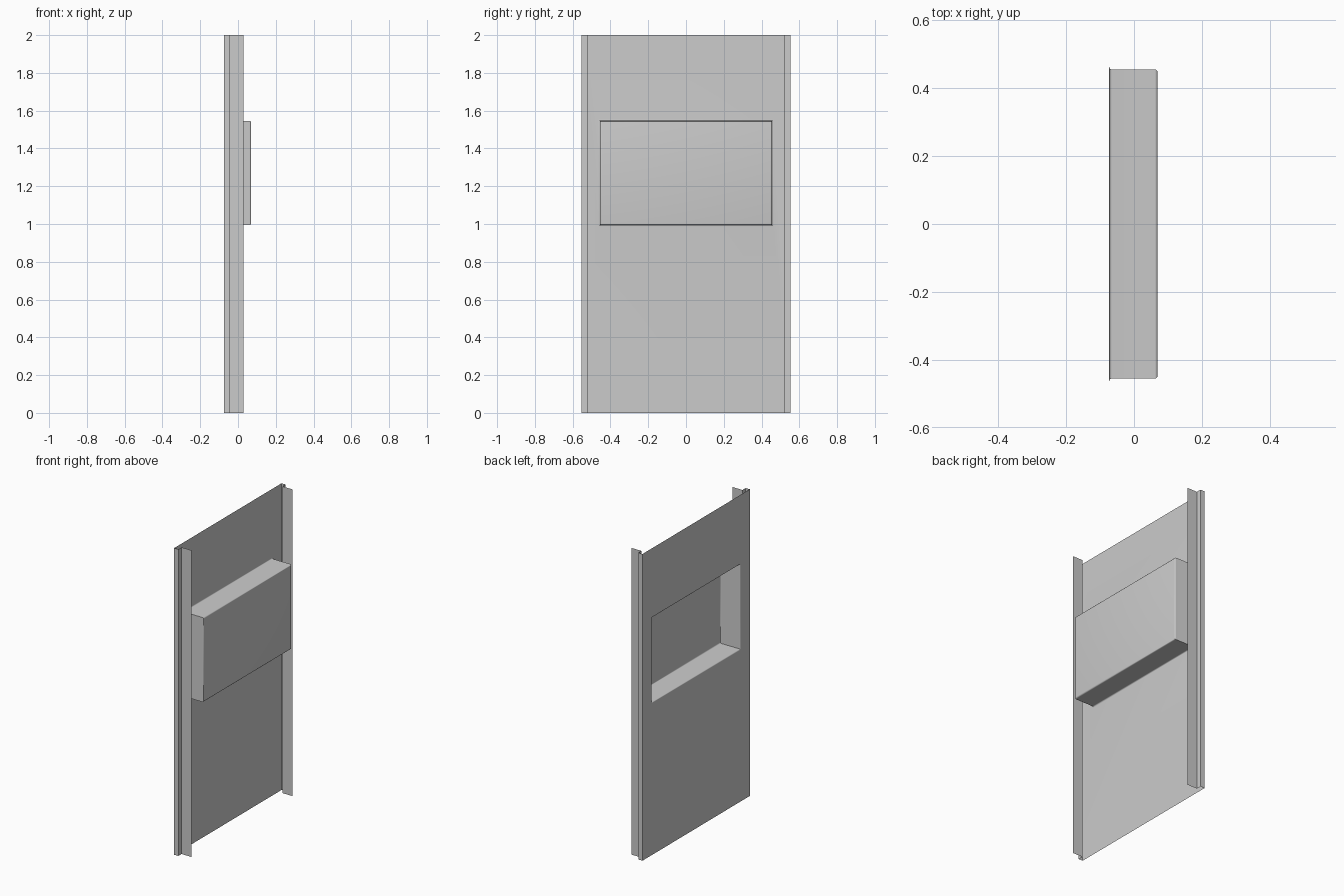
import bpy, bmesh
from math import sin, cos, pi, radians

if "Cube" in bpy.data.objects:
    bpy.data.objects.remove(bpy.data.objects["Cube"])

HEIGHT, HALF_W = 2.0, 0.553
X_BACK, X_LIP, X_RAIL, X_BOX = -0.073, -0.043, 0.029, 0.069
BOX_HALF_Y, BOX_Z0, BOX_Z1 = 0.455, 0.995, 1.546
R, STEPS = 0.008, 4


def finish(bm, name):
    bmesh.ops.remove_doubles(bm, verts=bm.verts, dist=1e-5)
    mesh = bpy.data.meshes.new(name)
    bm.to_mesh(mesh)
    bm.free()
    obj = bpy.data.objects.new(name, mesh)
    bpy.context.collection.objects.link(obj)
    bpy.ops.object.select_all(action='DESELECT')
    obj.select_set(True)
    bpy.context.view_layer.objects.active = obj
    bpy.ops.object.shade_smooth_by_angle(angle=radians(35))
    return obj


def ring(bm, x, hy, z0, z1):
    return [bm.verts.new((x, y, z)) for y, z in
            ((-hy, z0), (hy, z0), (hy, z1), (-hy, z1))]


# Sheet panel with the pressed box: rectangles lofted from outline to box face
bm = bmesh.new()
section = []
for i in range(STEPS + 1):                      # rounded mouth of the recess
    a = i / STEPS * pi / 2
    section.append((X_BACK + R * (1 - cos(a)), R * (1 - sin(a))))
for i in range(STEPS + 1):                      # rounded rim of the box face
    a = i / STEPS * pi / 2
    section.append((X_BOX - R * (1 - sin(a)), -R * (1 - cos(a))))
rings = [ring(bm, X_BACK, HALF_W, 0, HEIGHT)]
rings += [ring(bm, x, BOX_HALF_Y + d, BOX_Z0 - d, BOX_Z1 + d) for x, d in section]
for a, b in zip(rings, rings[1:]):
    for i in range(4):
        j = (i + 1) % 4
        bm.faces.new((a[i], a[j], b[j], b[i]))
bm.faces.new(rings[-1])
finish(bm, "pressed_panel")

# Folded edge rails: stepped strip extruded to full height, on both sides
profile = [(X_BACK, HALF_W), (X_LIP, HALF_W), (X_LIP, 0.52), (X_RAIL, 0.52)]
for side, name in ((-1, "left_edge_rail"), (1, "right_edge_rail")):
    bm = bmesh.new()
    low = [bm.verts.new((x, side * y, 0)) for x, y in profile]
    high = [bm.verts.new((x, side * y, HEIGHT)) for x, y in profile]
    for i in range(len(profile) - 1):
        f = (low[i], low[i + 1], high[i + 1], high[i])
        bm.faces.new(f if side < 0 else f[::-1])
    finish(bm, name)
